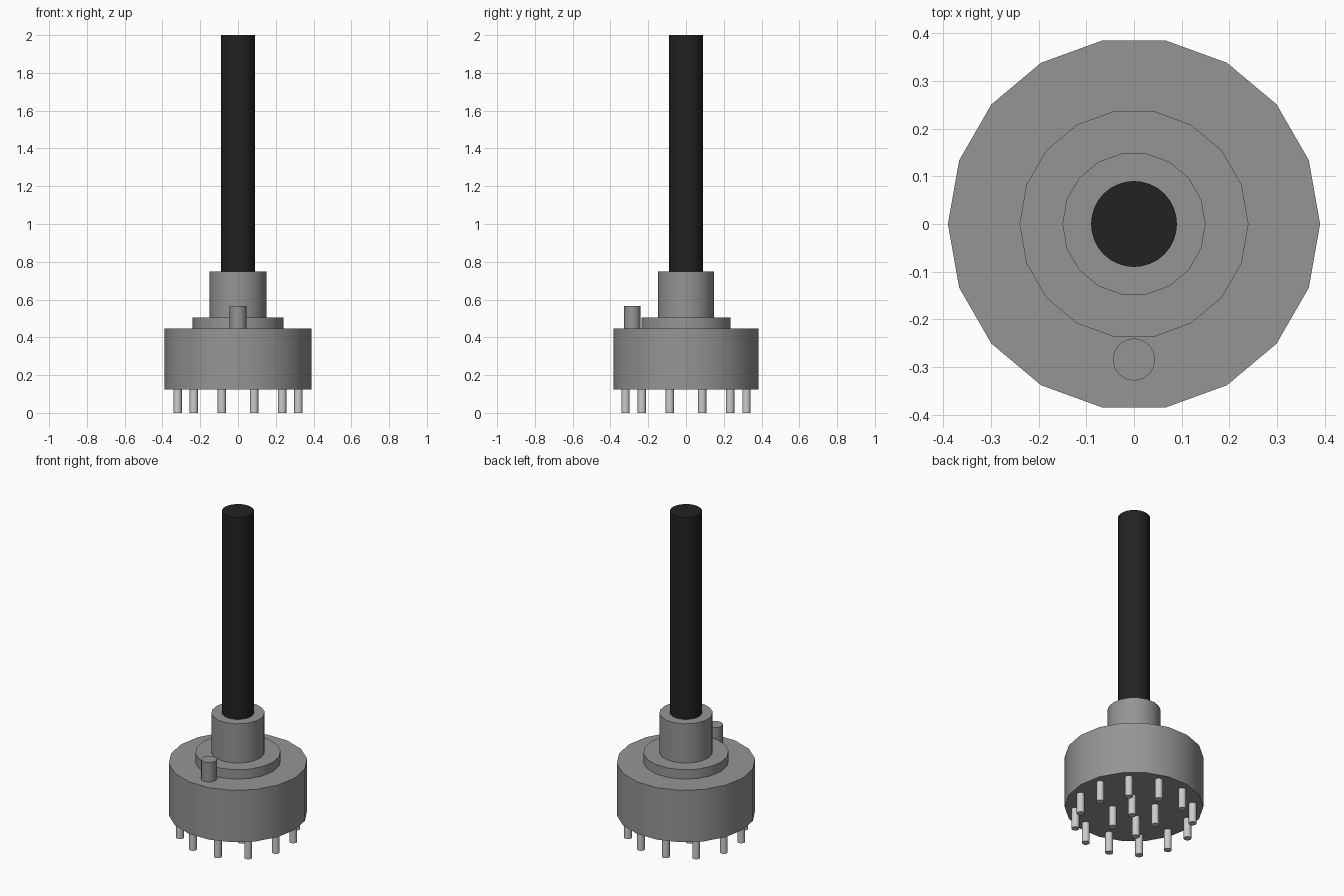
import bpy
import math

default = bpy.data.objects.get("Cube")
if default:
    bpy.data.objects.remove(default, do_unlink=True)


def material(name, value):
    mat = bpy.data.materials.new(name)
    mat.use_nodes = True
    colour = (value, value, value, 1.0)
    mat.diffuse_color = colour
    mat.node_tree.nodes["Principled BSDF"].inputs["Base Color"].default_value = colour
    return mat


housing_grey = material("housing grey", 0.30)
shaft_black = material("shaft black", 0.016)
pin_silver = material("pin silver", 0.60)


def cylinder(name, radius, bottom, top, mat, sides, x=0.0, y=0.0):
    """Upright cylinder with its first corner on +x."""
    bpy.ops.mesh.primitive_cylinder_add(
        vertices=sides, radius=radius, depth=top - bottom,
        location=(x, y, (bottom + top) / 2),
        rotation=(0, 0, math.pi / 2))
    obj = bpy.context.object
    obj.name = name
    obj.data.materials.append(mat)
    bpy.ops.object.shade_smooth_by_angle(angle=math.radians(30))
    return obj


def pin_ring(name, count, radius):
    """Contact pins evenly spaced, half a step off the x axis."""
    for i in range(count):
        a = (i + 0.5) * math.tau / count
        cylinder(f"{name}_{i + 1}", 0.022, 0.0, 0.125, pin_silver, 18,
                 radius * math.cos(a), radius * math.sin(a))


# Stacked housing
cylinder("switch_body", 0.39, 0.125, 0.447, housing_grey, 18)
cylinder("mounting_flange", 0.24, 0.447, 0.505, housing_grey, 18)
cylinder("threaded_bushing", 0.15, 0.505, 0.748, housing_grey, 18)

# Locating post at the front
cylinder("locating_post", 0.044, 0.447, 0.567, housing_grey, 32, y=-0.284)

# Rotating shaft
cylinder("shaft", 0.09, 0.748, 2.0, shaft_black, 32)

# Contact pins underneath
pin_ring("outer_pin", 12, 0.331)
pin_ring("inner_pin", 4, 0.12)
